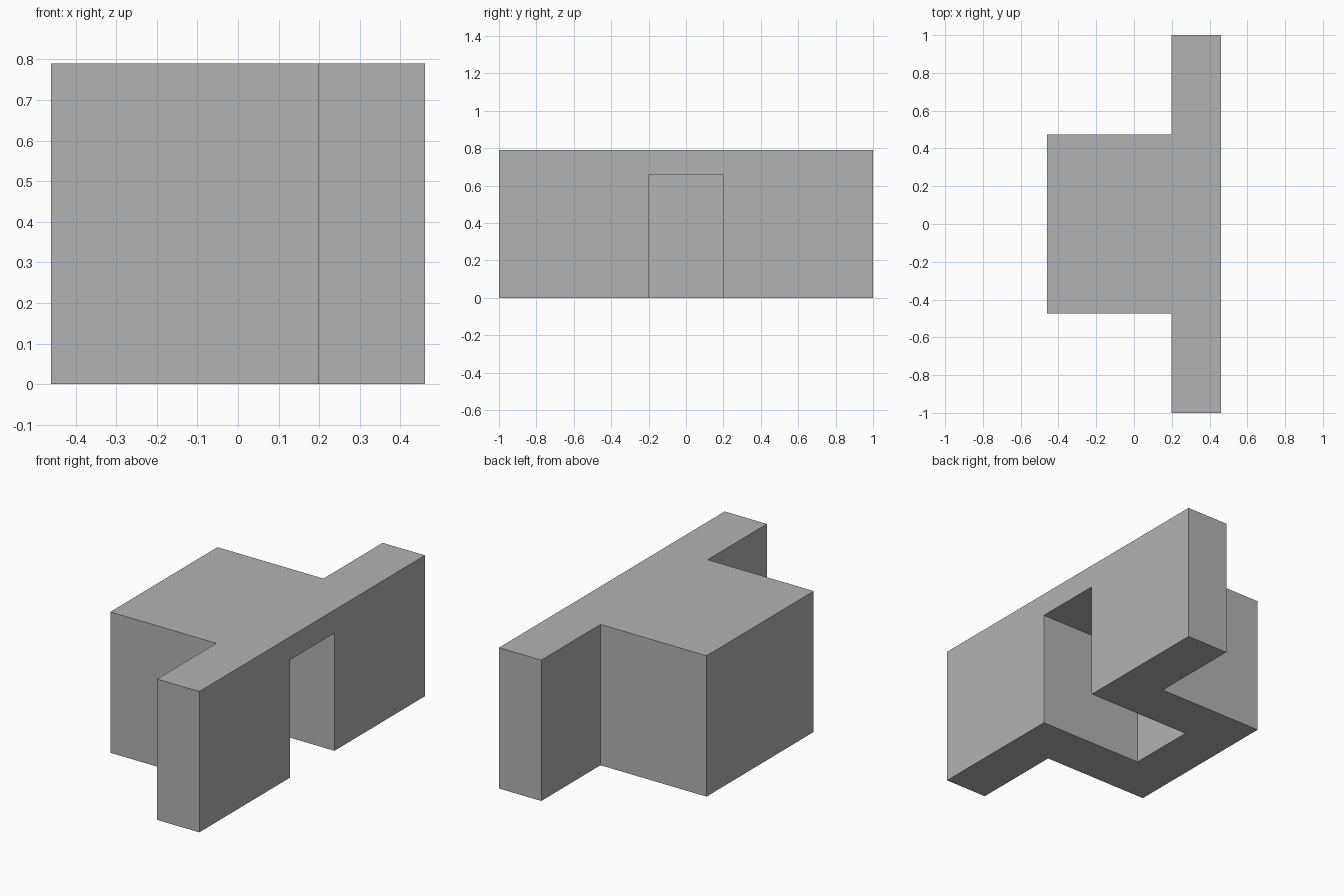
import bpy
import bmesh

HEIGHT = 0.79
WALL_FRONT, WALL_BACK, BLOCK_BACK = 0.46, 0.198, -0.46
HALF_LENGTH, BLOCK_HALF = 1.0, 0.475
NICHE_HALF, NICHE_TOP, NICHE_BACK = 0.198, 0.66, -0.19

cube = bpy.data.objects.get("Cube")
if cube:
    bpy.data.objects.remove(cube, do_unlink=True)


def extrude_outline(name, outline, bottom, top):
    """Make a closed prism from a counter-clockwise outline."""
    bm = bmesh.new()
    base = bm.faces.new([bm.verts.new((x, y, bottom)) for x, y in outline])
    ext = bmesh.ops.extrude_face_region(bm, geom=[base], use_keep_orig=True)
    for v in ext["geom"]:
        if isinstance(v, bmesh.types.BMVert):
            v.co.z = top
    bmesh.ops.recalc_face_normals(bm, faces=bm.faces[:])
    mesh = bpy.data.meshes.new(name)
    bm.to_mesh(mesh)
    bm.free()
    obj = bpy.data.objects.new(name, mesh)
    bpy.context.collection.objects.link(obj)
    return obj


# Plain grey material
grey = bpy.data.materials.new("plain grey")
grey.use_nodes = True
colour = (0.45, 0.45, 0.45, 1.0)
grey.diffuse_color = colour
grey.node_tree.nodes["Principled BSDF"].inputs["Base Color"].default_value = colour

# Long wall with a block behind it: mirrored T-shaped footprint
half = [(WALL_FRONT, HALF_LENGTH), (WALL_BACK, HALF_LENGTH),
        (WALL_BACK, BLOCK_HALF), (BLOCK_BACK, BLOCK_HALF)]
footprint = half + [(x, -y) for x, y in reversed(half)]
body = extrude_outline("wall_and_block", footprint, 0, HEIGHT)
body.data.materials.append(grey)

# Doorway niche, open at the wall face and underneath
niche = [(NICHE_BACK, -NICHE_HALF), (1, -NICHE_HALF),
         (1, NICHE_HALF), (NICHE_BACK, NICHE_HALF)]
cutter = extrude_outline("niche_cutter", niche, -1, NICHE_TOP)
cutter.data.materials.append(grey)
cutter.hide_render = True
cutter.hide_set(True)
cutter.display_type = 'WIRE'

cut = body.modifiers.new("niche", 'BOOLEAN')
cut.operation = 'DIFFERENCE'
cut.solver = 'EXACT'
cut.object = cutter
